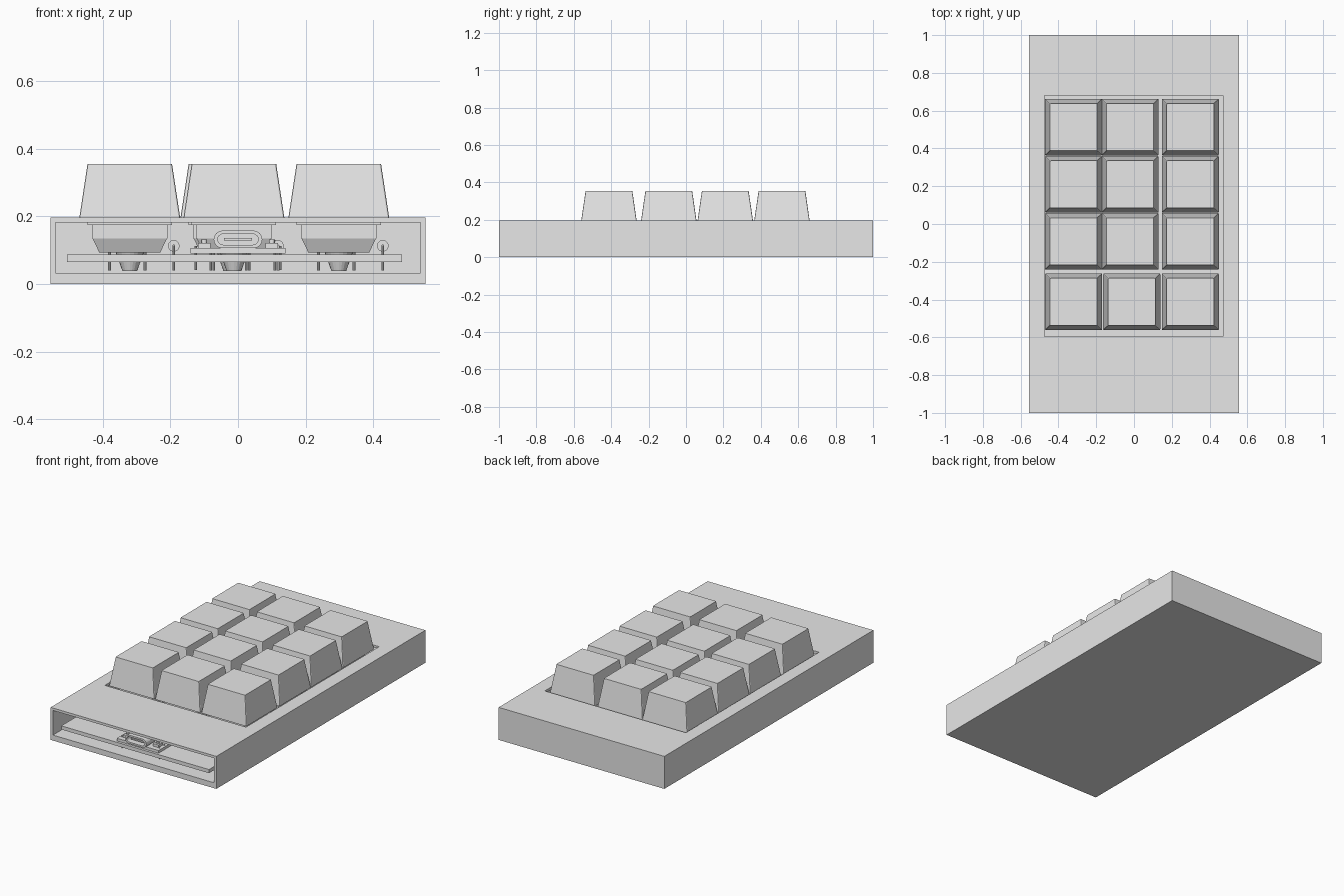
import bpy, bmesh, math
from mathutils import Matrix, Vector

if "Cube" in bpy.data.objects:
    bpy.data.objects.remove(bpy.data.objects["Cube"], do_unlink=True)

grey = bpy.data.materials.new("light_grey")
grey.use_nodes = True
grey.diffuse_color = (0.8, 0.8, 0.8, 1)
grey.node_tree.nodes["Principled BSDF"].inputs["Base Color"].default_value = grey.diffuse_color


def add_object(name, bm):
    mesh = bpy.data.meshes.new(name)
    bmesh.ops.recalc_face_normals(bm, faces=bm.faces)
    bm.to_mesh(mesh)
    bm.free()
    mesh.materials.append(grey)
    ob = bpy.data.objects.new(name, mesh)
    bpy.context.collection.objects.link(ob)
    return ob


def add_frustum(bm, x, y, z0, z1, bottom, top):
    """Four-sided block with half sizes given at its bottom and top."""
    verts = bmesh.ops.create_cube(bm, size=2)["verts"]
    for v in verts:
        half, z = (top, z1) if v.co.z > 0 else (bottom, z0)
        v.co = (x + v.co.x * half[0], y + v.co.y * half[1], z)
    return verts


def add_box(bm, x0, x1, y0, y1, z0, z1):
    half = ((x1 - x0) / 2, (y1 - y0) / 2)
    return add_frustum(bm, (x0 + x1) / 2, (y0 + y1) / 2, z0, z1, half, half)


def add_cylinder(bm, centre, r0, r1, depth, axis="Z", sides=20):
    turn = Matrix.Rotation(math.pi / 2, 4, "X") if axis == "Y" else Matrix()
    bmesh.ops.create_cone(bm, cap_ends=True, segments=sides, radius1=r0, radius2=r1,
                          depth=depth, matrix=Matrix.Translation(centre) @ turn)


def box_object(name, *limits):
    bm = bmesh.new()
    add_box(bm, *limits)
    return add_object(name, bm)


# Case: a sleeve open at the front, with a window for the keys
case = box_object("case", -0.555, 0.555, -1, 1, 0, 0.197)
cutters = [box_object("cavity_cutter", -0.54, 0.54, -1.1, 0.985, 0.033, 0.182),
           box_object("window_cutter", -0.475, 0.47, -0.595, 0.68, 0.1, 0.3)]
for cutter in cutters:
    cutter.hide_render = True
    mod = case.modifiers.new("cut", "BOOLEAN")
    mod.object, mod.operation, mod.solver = cutter, "DIFFERENCE", "EXACT"
bpy.context.view_layer.update()
solid = bpy.data.meshes.new_from_object(case.evaluated_get(bpy.context.evaluated_depsgraph_get()))
case.modifiers.clear()
case.data = solid
for cutter in cutters:
    bpy.data.objects.remove(cutter, do_unlink=True)

# Keys, switches and diodes on a three by four grid
columns = (-0.32, -0.018, 0.298)
rows = (-0.412, -0.092, 0.21, 0.513)
for r, y in enumerate(rows):
    for c, x in enumerate(columns):
        if c == 1:
            x += 0.006 if r == 0 else -0.003
        tag = f"_{r + 1}_{c + 1}"

        # Tapered keycap with slightly softened top corners
        bm = bmesh.new()
        add_frustum(bm, x, y, 0.183, 0.355, (0.151, 0.15), (0.125, 0.125))
        bm.edges.ensure_lookup_table()
        upright = [e for e in bm.edges if abs(e.verts[0].co.z - e.verts[1].co.z) > 0.1]
        bmesh.ops.bevel(bm, geom=upright, offset=0.005, segments=2, affect="EDGES", profile=0.5)
        add_object("keycap" + tag, bm)

        # Switch housing, locating post and pins
        bm = bmesh.new()
        add_box(bm, x - 0.125, x + 0.125, y - 0.125, y + 0.125, 0.174, 0.183)
        add_frustum(bm, x, y, 0.135, 0.174, (0.112, 0.112), (0.112, 0.112))
        add_frustum(bm, x, y, 0.093, 0.135, (0.09, 0.09), (0.11, 0.11))
        add_cylinder(bm, (x, y, 0.067), 0.022, 0.042, 0.056)
        for dx, dy in ((-0.06, 0.04), (0.045, 0.085)):
            add_cylinder(bm, (x + dx, y + dy, 0.07), 0.004, 0.004, 0.06, sides=8)
        add_object("switch" + tag, bm)

        # Diode lying on the board beside the switch
        bm = bmesh.new()
        dx = x + 0.13
        add_cylinder(bm, (dx, y, 0.113), 0.017, 0.017, 0.07, "Y")
        add_cylinder(bm, (dx, y, 0.113), 0.004, 0.004, 0.13, "Y", 8)
        for side in (-1, 1):
            add_cylinder(bm, (dx, y + side * 0.063, 0.077), 0.004, 0.004, 0.075, sides=8)
        add_object("diode" + tag, bm)

# Boards
box_object("circuit_board", -0.505, 0.485, -0.97, 0.8, 0.065, 0.087)
box_object("controller_board", -0.14, 0.14, -0.96, -0.62, 0.09, 0.106)

# Controller header pins and small buttons
bm = bmesh.new()
for side in (-1, 1):
    for i in range(7):
        add_cylinder(bm, (side * 0.125, -0.93 + i * 0.045, 0.077), 0.004, 0.004, 0.07, sides=8)
add_object("header_pins", bm)
bm = bmesh.new()
for x in (-0.1, 0.1):
    add_box(bm, x - 0.018, x + 0.018, -0.93, -0.89, 0.106, 0.122)
    add_cylinder(bm, (x, -0.91, 0.126), 0.009, 0.009, 0.01)
add_object("controller_buttons", bm)


def stadium(half_width, radius, steps=8):
    points = []
    for side in (1, -1):
        for i in range(steps + 1):
            a = side * math.pi / 2 * side - math.pi / 2 * 2 + math.pi * i / steps
            if side < 0:
                a += math.pi
            points.append(Vector((side * (half_width - radius) + radius * math.cos(a),
                                  radius * math.sin(a))))
    return points


# Rounded connector socket: hollow shell, back plug and tongue
def add_prism(bm, outline, y0, y1, z, capped=True):
    front, back = [[bm.verts.new((p.x, y, z + p.y)) for p in outline] for y in (y0, y1)]
    n = len(outline)
    for i in range(n):
        j = (i + 1) % n
        bm.faces.new((front[i], front[j], back[j], back[i]))
    if capped:
        bm.faces.new(front)
        bm.faces.new(back)
    return front, back


bm = bmesh.new()
outer = add_prism(bm, stadium(0.072, 0.026), -0.98, -0.86, 0.132, False)
inner = add_prism(bm, stadium(0.06, 0.016), -0.98, -0.86, 0.132, False)
for o, n in zip(outer, inner):
    for i in range(len(o)):
        j = (i + 1) % len(o)
        bm.faces.new((o[i], o[j], n[j], n[i]))
add_object("socket_shell", bm)
bm = bmesh.new()
add_prism(bm, stadium(0.062, 0.018), -0.89, -0.865, 0.132)
add_box(bm, -0.042, 0.042, -0.965, -0.88, 0.128, 0.136)
add_object("socket_tongue", bm)
